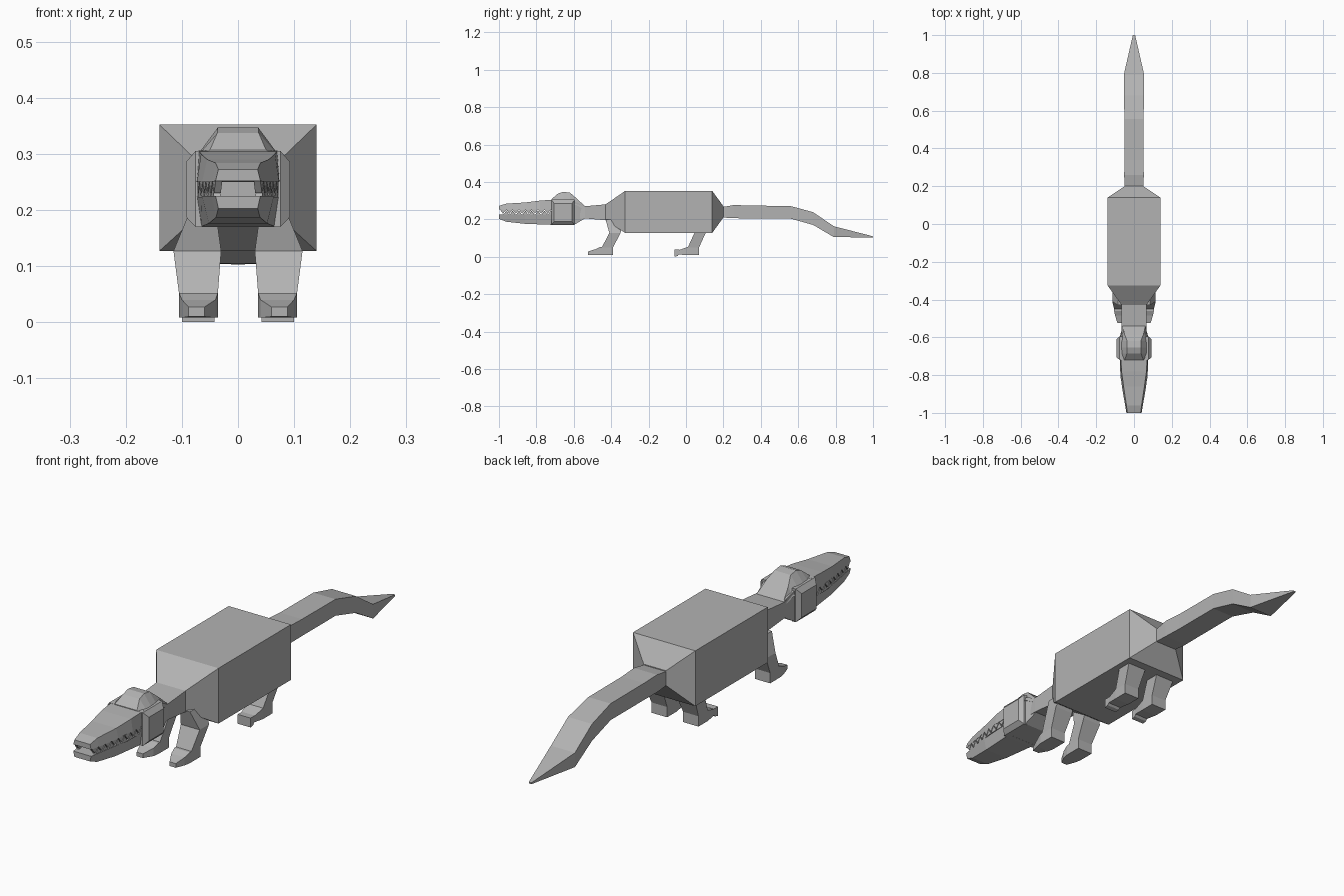
import bpy, bmesh

mat = bpy.data.materials.new("grey")
mat.diffuse_color = (0.45, 0.45, 0.45, 1)


def finish(name, bm):
    bmesh.ops.recalc_face_normals(bm, faces=bm.faces)
    me = bpy.data.meshes.new(name)
    bm.to_mesh(me)
    bm.free()
    me.materials.append(mat)
    ob = bpy.data.objects.new(name, me)
    bpy.context.collection.objects.link(ob)
    return ob


def skin(bm, rings):
    """Bridge equal-length point rings and cap both ends."""
    vs = [[bm.verts.new(p) for p in r] for r in rings]
    n = len(vs[0])
    for a, b in zip(vs, vs[1:]):
        for i in range(n):
            j = (i + 1) % n
            bm.faces.new((a[i], a[j], b[j], b[i]))
    bm.faces.new(vs[0])
    bm.faces.new(vs[-1])


def box_loft(name, secs):
    """Sections along y: (y, half bottom width, half top width, z0, z1)."""
    bm = bmesh.new()
    skin(bm, [[(-b, y, z0), (b, y, z0), (t, y, z1), (-t, y, z1)]
              for y, b, t, z0, z1 in secs])
    return finish(name, bm)


def mirror(ob):
    ob.modifiers.new("mirror", 'MIRROR').use_axis[0] = True


# Torso with tapered ends and neck
box_loft("body", [(-0.58, .065, .06, .205, .275), (-0.54, .065, .065, .205, .27),
                  (-0.43, .065, .065, .195, .28), (-0.325, .14, .14, .127, .352),
                  (0.14, .14, .14, .127, .352), (0.2, .05, .05, .21, .27)])

# Tail curving down to a point
box_loft("tail", [(0.19, .05, .05, .21, .265), (0.26, .052, .052, .206, .277),
                  (0.34, .05, .05, .205, .273), (0.555, .05, .05, .205, .272),
                  (0.68, .054, .054, .17, .238), (0.79, .054, .054, .105, .163),
                  (1.0, .006, .006, .103, .109)])

# Skull core and raised brow
box_loft("skull", [(-0.72, .072, .072, .17, .305), (-0.595, .07, .07, .172, .295),
                   (-0.54, .06, .06, .205, .27)])
box_loft("brow", [(-0.72, .072, .05, .285, .307), (-0.685, .082, .037, .285, .337),
                  (-0.655, .082, .036, .285, .347), (-0.62, .08, .036, .285, .342),
                  (-0.585, .072, .05, .275, .312), (-0.54, .06, .06, .25, .27)])

# Cheek plates with a chamfered outer face
bm = bmesh.new()
skin(bm, [[(x, y0, z0), (x, y1, z0), (x, y1, z1), (x, y0, z1)]
          for x, y0, y1, z0, z1 in [(.06, -.72, -.595, .17, .305),
                                    (.076, -.72, -.595, .17, .305),
                                    (.093, -.705, -.61, .188, .285)]])
mirror(finish("cheek", bm))

# Jaws
box_loft("upper_jaw", [(-1.0, .04, .035, .252, .272), (-0.96, .047, .04, .25, .284),
                       (-0.86, .064, .055, .25, .29), (-0.78, .073, .066, .25, .3),
                       (-0.7, .074, .07, .25, .306)])
box_loft("lower_jaw", [(-1.0, .035, .04, .203, .225), (-0.96, .039, .047, .187, .225),
                       (-0.86, .052, .064, .176, .225), (-0.7, .066, .074, .17, .225)])

# Interlocking teeth along both jaw edges
bm = bmesh.new()
PITCH = .034


def edge_x(y):
    return min(.072, .039 + (y + 1) * .17)


for i in range(8):
    for base, tip, shift in ((.252, .23, 0), (.222, .247, .5)):
        y = -.995 + (i + shift) * PITCH
        pts = [(y, base), (y + PITCH, base), (y + PITCH / 2, tip)]
        skin(bm, [[(edge_x(a) - inset, a, z) for a, z in pts] for inset in (0, .012)])
mirror(finish("teeth", bm))

# Legs: sections as (z, inner x, outer x, front y, back y)
def leg(name, secs, foot):
    bm = bmesh.new()
    skin(bm, [[(a, f, z), (b, f, z), (b, k, z), (a, k, z)] for z, a, b, f, k in secs])
    skin(bm, [[(a, y, z0), (b, y, z0), (b, y, z1), (a, y, z1)]
              for y, a, b, z0, z1 in foot])
    mirror(finish(name, bm))


leg("front_leg",
    [(.2, .04, .085, -.43, -.33), (.127, .03, .115, -.41, -.35), (.05, .036, .105, -.45, -.39)],
    [(-.39, .036, .105, .008, .052), (-.46, .036, .105, .008, .052),
     (-.485, .04, .1, .008, .04), (-.525, .06, .088, .01, .027)])
leg("back_leg",
    [(.17, .03, .115, .05, .13), (.127, .03, .115, .045, .105), (.05, .036, .105, .01, .07)],
    [(.07, .036, .105, .008, .052), (.01, .036, .105, .008, .052),
     (-.04, .04, .1, .012, .035)])

# Drooping toe on the hind feet
bm = bmesh.new()
skin(bm, [[(.042, y, z0), (.1, y, z0), (.1, y, .038), (.042, y, .038)]
          for y, z0 in ((-.062, 0), (-.045, .004), (-.035, .015))])
mirror(finish("hind_toe", bm))
